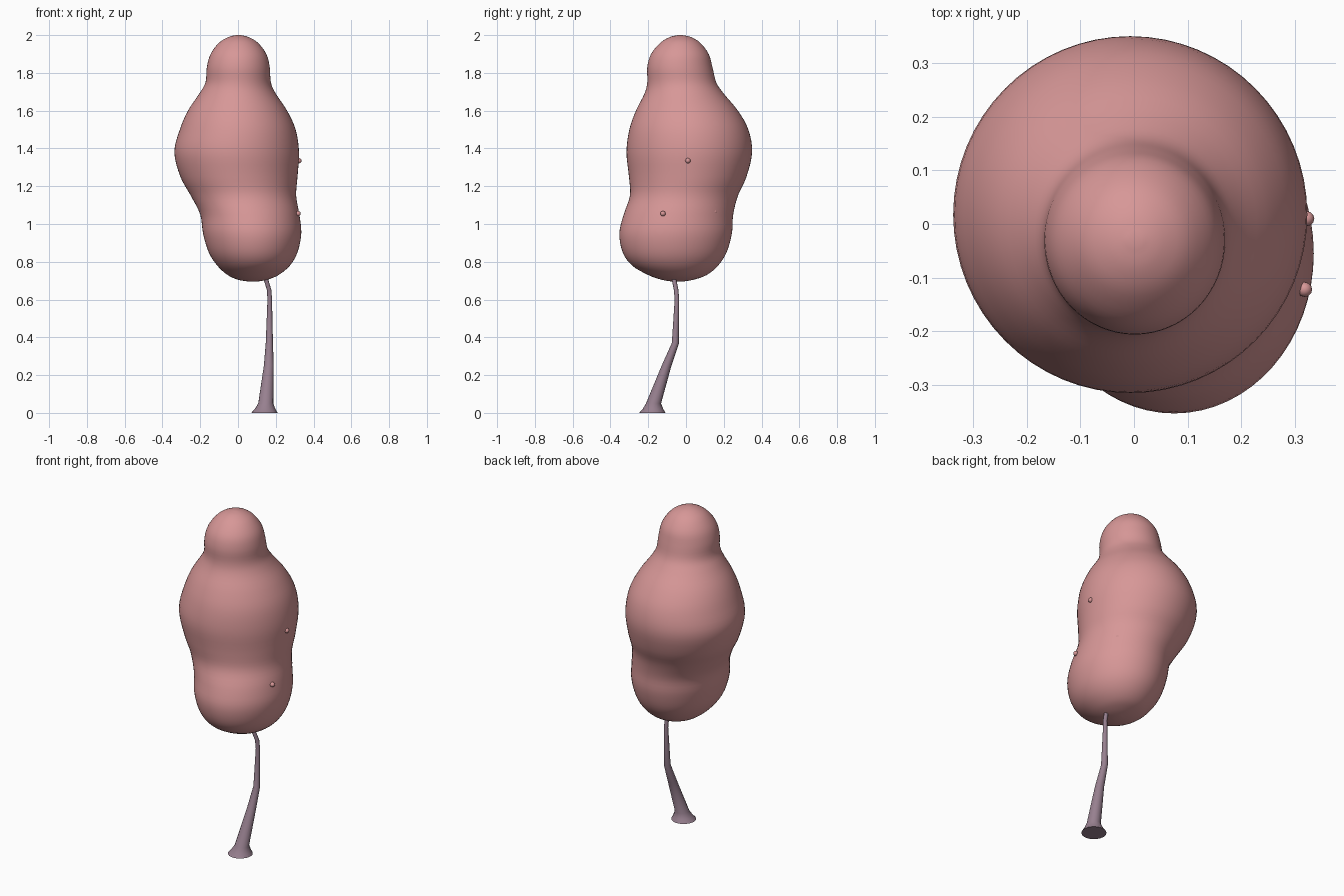
import bpy, bmesh, math
from mathutils import Vector

cube = bpy.data.objects.get("Cube")
if cube:
    bpy.data.objects.remove(cube)


def make_material(name, rgb):
    mat = bpy.data.materials.new(name)
    mat.use_nodes = True
    color = (*rgb, 1)
    mat.diffuse_color = color
    bsdf = mat.node_tree.nodes["Principled BSDF"]
    bsdf.inputs["Base Color"].default_value = color
    bsdf.inputs["Roughness"].default_value = 0.9
    return mat


def refine(keys, steps):
    """Catmull-Rom resampling of a list of equal-length vectors."""
    out = []
    for i in range(len(keys) - 1):
        a, b = keys[max(i - 1, 0)], keys[i]
        c, d = keys[i + 1], keys[min(i + 2, len(keys) - 1)]
        for s in range(steps):
            t = s / steps
            out.append([
                q + 0.5 * t * (r - p + t * (2 * p - 5 * q + 4 * r - w
                                           + t * (3 * (q - r) + w - p)))
                for p, q, r, w in zip(a, b, c, d)])
    return out + [keys[-1]]


def loft(name, rings, sides, mat):
    """Skin elliptical rings given as (z, centre x, centre y, radius x, radius y)."""
    bm = bmesh.new()
    loops = []
    for z, cx, cy, rx, ry in rings:
        angles = [2 * math.pi * k / sides for k in range(sides)]
        loops.append([bm.verts.new((cx + rx * math.cos(a), cy + ry * math.sin(a), z))
                      for a in angles])
    for low, high in zip(loops, loops[1:]):
        for k in range(sides):
            n = (k + 1) % sides
            bm.faces.new((low[k], low[n], high[n], high[k]))
    bm.faces.new(loops[0][::-1])
    bm.faces.new(loops[-1])
    bmesh.ops.recalc_face_normals(bm, faces=bm.faces)
    for f in bm.faces:
        f.smooth = True
    mesh = bpy.data.meshes.new(name)
    bm.to_mesh(mesh)
    bm.free()
    mesh.materials.append(mat)
    obj = bpy.data.objects.new(name, mesh)
    bpy.context.collection.objects.link(obj)
    bpy.ops.object.select_all(action='DESELECT')
    obj.select_set(True)
    bpy.context.view_layer.objects.active = obj
    bpy.ops.object.shade_smooth_by_angle(angle=math.radians(50))
    return obj


pink = make_material("dusty pink foliage", (0.68, 0.31, 0.31))
mauve = make_material("mauve bark", (0.31, 0.215, 0.275))

# Foliage: low offset lobe, large middle lobe and small crown
# Each row: height, left/right extents, front/back extents
extents = [
    (0.695, 0.06, 0.10, -0.07, -0.02),
    (0.705, 0.00, 0.155, -0.13, 0.04),
    (0.73, -0.055, 0.215, -0.20, 0.11),
    (0.78, -0.11, 0.275, -0.285, 0.17),
    (0.85, -0.155, 0.315, -0.335, 0.215),
    (0.95, -0.185, 0.335, -0.353, 0.243),
    (1.05, -0.20, 0.325, -0.33, 0.25),
    (1.15, -0.25, 0.308, -0.297, 0.275),
    (1.25, -0.305, 0.315, -0.302, 0.32),
    (1.38, -0.337, 0.323, -0.315, 0.35),
    (1.50, -0.308, 0.305, -0.30, 0.33),
    (1.60, -0.265, 0.26, -0.265, 0.275),
    (1.69, -0.205, 0.20, -0.22, 0.20),
    (1.75, -0.172, 0.174, -0.205, 0.16),
    (1.83, -0.165, 0.168, -0.205, 0.14),
    (1.90, -0.145, 0.15, -0.185, 0.12),
    (1.96, -0.10, 0.105, -0.135, 0.075),
    (1.99, -0.05, 0.055, -0.085, 0.025),
    (2.00, -0.01, 0.015, -0.04, -0.02),
]
rows = [(z, (a + b) / 2, (c + d) / 2, (b - a) / 2, (d - c) / 2)
        for z, a, b, c, d in extents]
loft("foliage", refine(rows, 4), 64, pink)

# Trunk: flared foot, leaning lower stem and thin top
trunk = [
    (0.0, 0.14, -0.178, 0.07),
    (0.02, 0.143, -0.175, 0.055),
    (0.05, 0.147, -0.172, 0.04),
    (0.25, 0.163, -0.103, 0.026),
    (0.37, 0.166, -0.056, 0.019),
    (0.60, 0.168, -0.048, 0.012),
    (0.65, 0.165, -0.052, 0.012),
    (0.70, 0.15, -0.062, 0.012),
    (0.78, 0.13, -0.07, 0.01),
]
loft("trunk", [(z, x, y, r, r) for z, x, y, r in trunk], 16, mauve)

# Tiny knobs poking through the side of the foliage
for i, spot in enumerate([(0.318, -0.122, 1.055), (0.245, 0.15, 1.065), (0.322, 0.01, 1.335)]):
    bpy.ops.mesh.primitive_uv_sphere_add(segments=12, ring_count=8, radius=0.014, location=Vector(spot))
    knob = bpy.context.object
    knob.name = f"foliage_knob_{i + 1}"
    knob.data.materials.append(pink)
    bpy.ops.object.shade_smooth()
